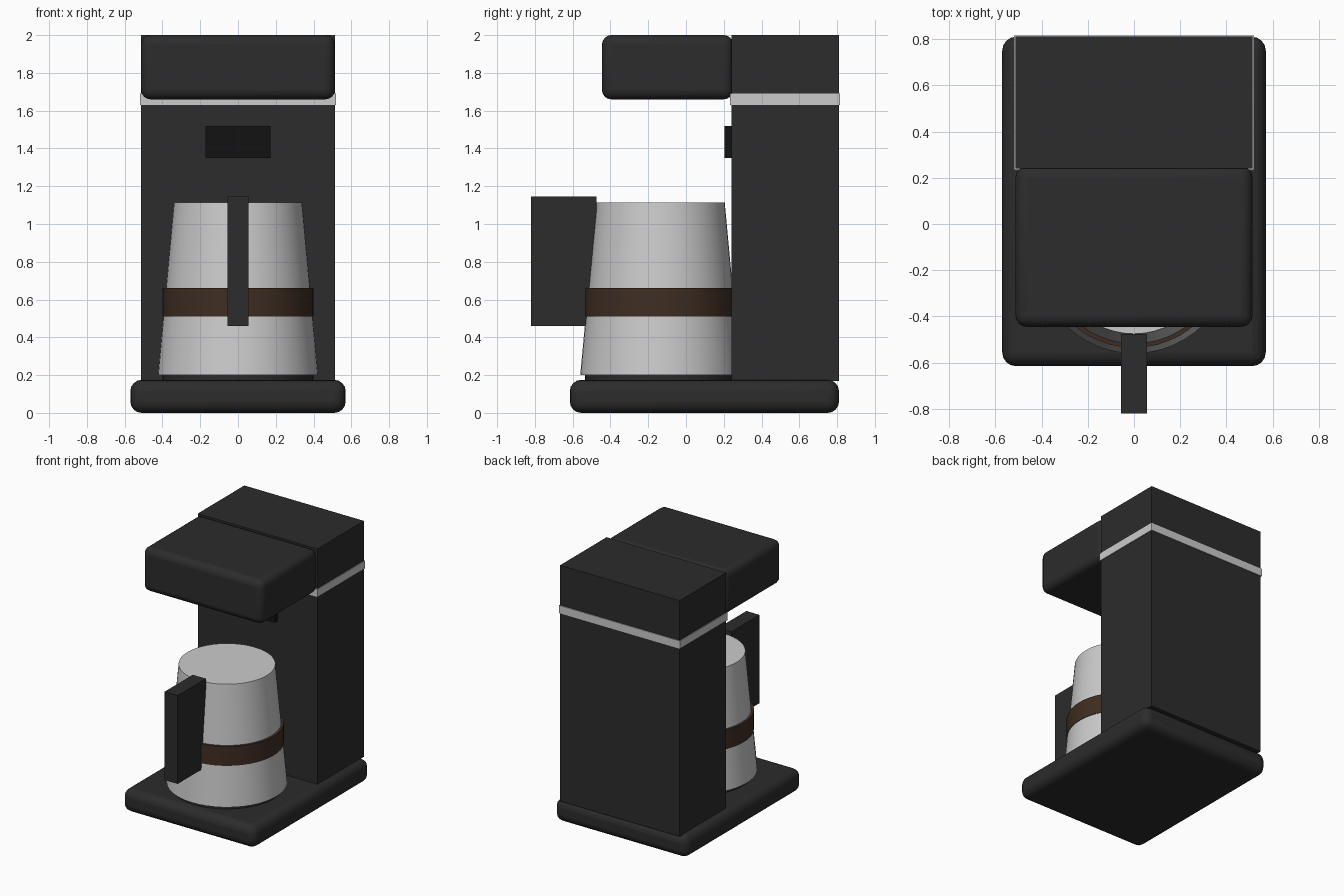
import bpy

if "Cube" in bpy.data.objects:
    bpy.data.objects.remove(bpy.data.objects["Cube"])


def material(name, rgb):
    m = bpy.data.materials.new(name)
    m.diffuse_color = (*rgb, 1)
    m.use_nodes = True
    m.node_tree.nodes["Principled BSDF"].inputs["Base Color"].default_value = m.diffuse_color
    return m


BLACK = material("black_plastic", (0.025, 0.025, 0.025))
DARK = material("display_black", (0.006, 0.006, 0.006))
BROWN = material("coffee_brown", (0.05, 0.027, 0.016))


def finish(name, mat):
    ob = bpy.context.object
    ob.name = ob.data.name = name
    if mat:
        ob.data.materials.append(mat)
    return ob


def box(name, x, y, z, mat=None, bevel=0.0):
    """Box from (min, max) ranges, with optional rounded edges."""
    mid = [(a + b) / 2 for a, b in (x, y, z)]
    bpy.ops.mesh.primitive_cube_add(size=1, location=mid)
    ob = finish(name, mat)
    ob.scale = [b - a for a, b in (x, y, z)]
    bpy.ops.object.transform_apply(location=False, rotation=False, scale=True)
    if bevel:
        mod = ob.modifiers.new("rounded", 'BEVEL')
        mod.width = bevel
        mod.segments = 4
        bpy.ops.object.shade_smooth_by_angle()
    return ob


def round_part(name, r_bottom, r_top, z, mat=None):
    """Cylinder or cone standing on the carafe axis."""
    bpy.ops.mesh.primitive_cone_add(vertices=48, radius1=r_bottom, radius2=r_top,
                                    depth=z[1] - z[0],
                                    location=(0, -0.135, (z[0] + z[1]) / 2))
    ob = finish(name, mat)
    bpy.ops.object.shade_smooth_by_angle()
    return ob


# Body: base, rear tower, overhanging brew head
box("base", (-0.57, 0.57), (-0.615, 0.81), (0, 0.175), BLACK, 0.06)
box("tower", (-0.513, 0.513), (0.24, 0.81), (0.17, 2.0), BLACK)
box("brew_head", (-0.513, 0.513), (-0.445, 0.25), (1.66, 2.0), BLACK, 0.05)

# Trim and display
box("metal_trim", (-0.519, 0.519), (0.234, 0.816), (1.63, 1.69))
box("display", (-0.173, 0.173), (0.205, 0.26), (1.35, 1.52), DARK)

# Hot plate and carafe
round_part("hot_plate", 0.40, 0.40, (0.16, 0.205), BLACK)
round_part("carafe", 0.425, 0.34, (0.2, 1.115))
round_part("carafe_band", 0.40, 0.40, (0.51, 0.66), BROWN)
box("carafe_handle", (-0.056, 0.056), (-0.82, -0.475), (0.46, 1.145), BLACK)
